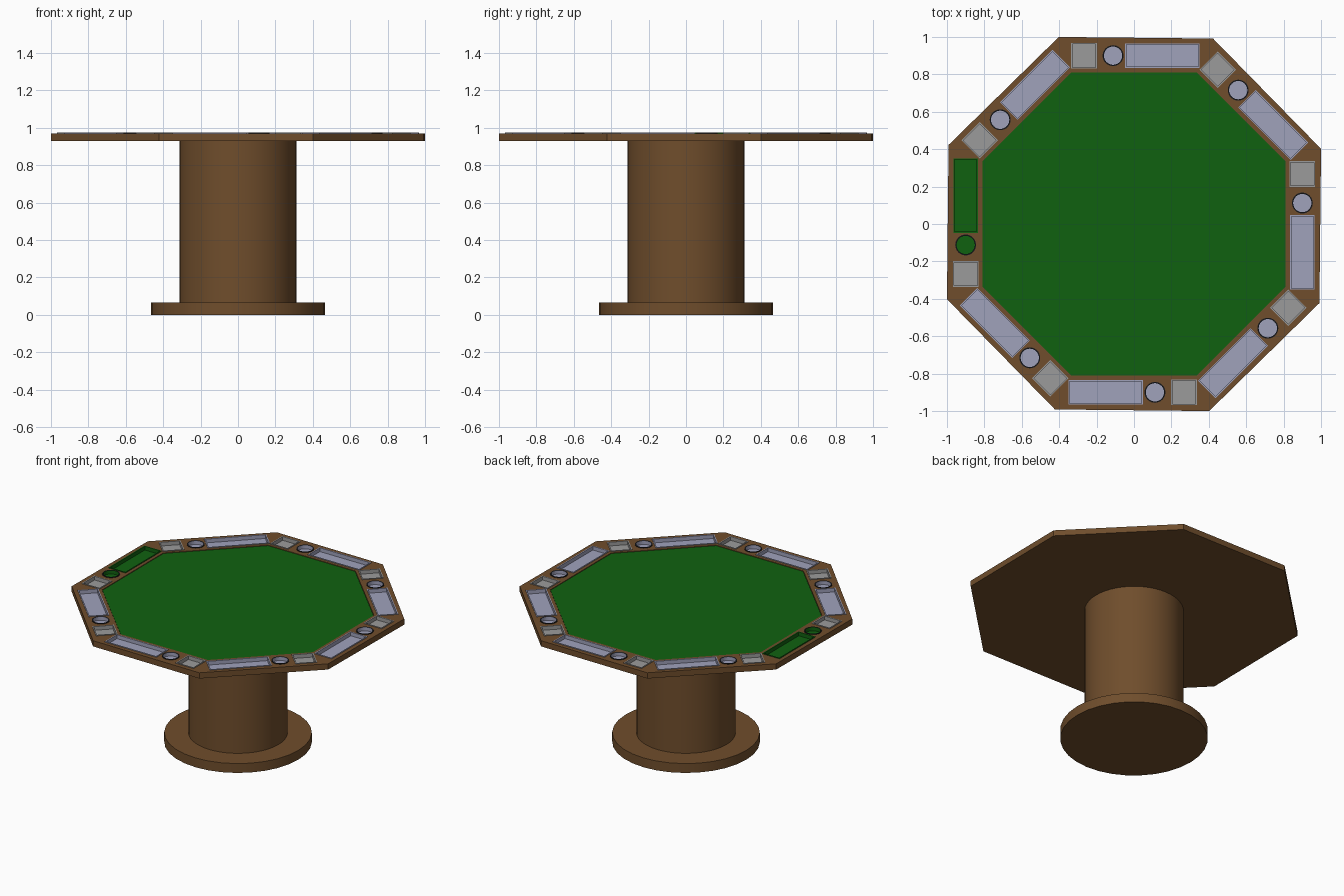
import bpy, bmesh, math
from mathutils import Matrix, Vector

if "Cube" in bpy.data.objects:
    bpy.data.objects.remove(bpy.data.objects["Cube"])

TOP, LOW = 0.97, 0.93          # table top slab heights
DEPTH = 0.022                  # depth of the rim recesses


def material(name, rgb):
    m = bpy.data.materials.new(name)
    m.diffuse_color = (*rgb, 1)
    m.use_nodes = True
    m.node_tree.nodes["Principled BSDF"].inputs["Base Color"].default_value = m.diffuse_color
    return m


wood = material("brown wood", (0.16, 0.075, 0.025))
felt = material("green felt", (0.005, 0.12, 0.005))
lilac = material("pale lilac", (0.35, 0.36, 0.50))
grey = material("grey metal", (0.33, 0.33, 0.33))
black = material("black trim", (0.012, 0.012, 0.014))


def ngon(radius, sides, start=0.0):
    return [Vector((radius * math.cos(start + i * math.tau / sides),
                    radius * math.sin(start + i * math.tau / sides))) for i in range(sides)]


def rect(hw, hh):
    return [Vector(p) for p in ((-hw, -hh), (hw, -hh), (hw, hh), (-hw, hh))]


def stack(bm, loops, cap_first=True, cap_last=True, place=Matrix()):
    """Skin a list of (outline, z) loops; returns nothing, faces go in bm."""
    rings = [[bm.verts.new(place @ Vector((p.x, p.y, z))) for p in pts] for pts, z in loops]
    bands = []
    for a, b in zip(rings, rings[1:]):
        n = len(a)
        bands.append([bm.faces.new((a[i], a[(i + 1) % n], b[(i + 1) % n], b[i])) for i in range(n)])
    if cap_first:
        bm.faces.new(rings[0][::-1])
    if cap_last:
        bands[-1].append(bm.faces.new(rings[-1]))
    return bands


def make(name, bm, mats, smooth=False):
    me = bpy.data.meshes.new(name)
    bm.to_mesh(me)
    bm.free()
    ob = bpy.data.objects.new(name, me)
    bpy.context.collection.objects.link(ob)
    for m in mats:
        me.materials.append(m)
    bpy.ops.object.select_all(action='DESELECT')
    ob.select_set(True)
    bpy.context.view_layer.objects.active = ob
    if smooth:
        bpy.ops.object.shade_smooth_by_angle(angle=math.radians(35))
    return ob


# pedestal: round foot and column
for name, r, z0, z1, n in (("base_disc", 0.466, 0, 0.065, 32), ("column", 0.313, 0.065, LOW, 48)):
    bm = bmesh.new()
    stack(bm, [(ngon(r, n), z0), (ngon(r, n), z1)])
    make(name, bm, [wood], True)

# rim fittings along one side: name, tangential centre, outline function of inset
R_MID = 0.90
FITTINGS = (
    ("chip_tray", -0.152, lambda d: rect(0.199 - d, 0.066 - d)),
    ("cup_holder", 0.112, lambda d: ngon(0.056 - d, 32)),
    ("ashtray", 0.267, lambda d: rect(0.069 - d, 0.069 - d)),
)


def side_place(k, t):
    # local x runs along the side (counter-clockwise), local y points inward
    return Matrix.Rotation(k * math.pi / 4, 4, 'Z') @ Matrix.Translation((t, -R_MID, 0))


# octagonal top slab
bm = bmesh.new()
octagon = ngon(1.0778, 8, math.radians(21.9))
stack(bm, [(octagon, LOW), (octagon, TOP)])
slab = make("table_top", bm, [wood])

# cutter for all recesses and the sunken playing field
bm = bmesh.new()
for k in range(8):
    for _, t, outline in FITTINGS:
        o = outline(0.003)
        stack(bm, [(o, TOP - DEPTH - 0.003), (o, 1.1)], place=side_place(k, t))
field = ngon(0.812 / math.cos(math.pi / 8), 8, math.pi / 8)
stack(bm, [(field, TOP - 0.008), (field, 1.1)])
cutter = make("recess_cutter", bm, [wood])
cutter.hide_render = True

bpy.context.view_layer.objects.active = slab
mod = slab.modifiers.new("recesses", 'BOOLEAN')
mod.operation, mod.solver, mod.object = 'DIFFERENCE', 'EXACT', cutter
bpy.ops.object.modifier_apply(modifier=mod.name)
bpy.data.objects.remove(cutter)

# felt playing surface
bm = bmesh.new()
cloth = ngon(0.81 / math.cos(math.pi / 8), 8, math.pi / 8)
stack(bm, [(cloth, TOP - 0.008), (cloth, TOP - 0.003)])
make("felt_surface", bm, [felt])

# liners set in the recesses; the dealer's side (k = 6) is lined with felt
for k in range(8):
    for name, t, outline in FITTINGS:
        bm = bmesh.new()
        bands = stack(bm, [(outline(0), TOP - 0.001), (outline(0), TOP + 0.004),
                           (outline(0.007), TOP + 0.004), (outline(0.007), TOP - DEPTH)],
                      cap_first=False, place=side_place(k, t))
        for f in bands[2]:
            f.material_index = 1
        inner = grey if name == "ashtray" else felt if k == 6 else lilac
        lip = black if name == "cup_holder" else inner
        make(f"{name}_{k + 1}", bm, [lip, inner], name == "cup_holder")
